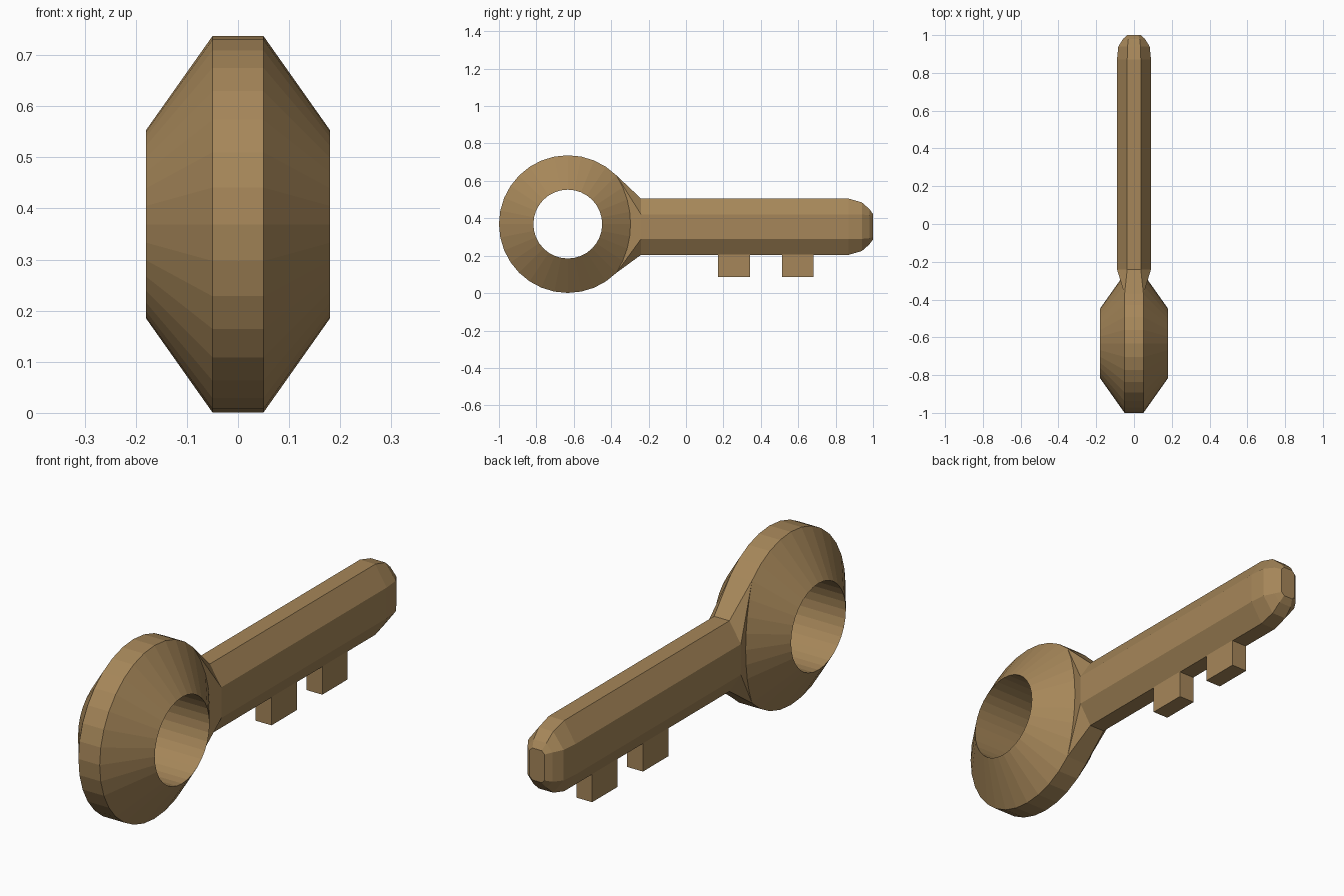
import bpy, bmesh
from math import sin, cos, pi

default = bpy.data.objects.get("Cube")
if default:
    bpy.data.objects.remove(default, do_unlink=True)

brass = bpy.data.materials.new("aged brass")
brass.use_nodes = True
colour = (0.38, 0.24, 0.10, 1)
brass.diffuse_color = colour
brass.node_tree.nodes["Principled BSDF"].inputs["Base Color"].default_value = colour

SEG = 32
RING_Y, RING_Z, RIM, HOLE = -0.632, 0.369, 0.368, 0.184
SHAFT_Z = 0.355


def finish(name, bm):
    bmesh.ops.recalc_face_normals(bm, faces=bm.faces)
    mesh = bpy.data.meshes.new(name)
    bm.to_mesh(mesh)
    bm.free()
    mesh.materials.append(brass)
    obj = bpy.data.objects.new(name, mesh)
    bpy.context.collection.objects.link(obj)
    return obj


def loft(bm, loops, closed=False):
    """Join loops of vertices by quads; cap the ends unless closed."""
    rows = [[bm.verts.new(p) for p in loop] for loop in loops]
    n = len(rows[0])
    for i in range(len(rows) - (0 if closed else 1)):
        a, b = rows[i], rows[(i + 1) % len(rows)]
        for j in range(n):
            k = (j + 1) % n
            bm.faces.new((a[j], a[k], b[k], b[j]))
    if not closed:
        bm.faces.new(rows[0])
        bm.faces.new(rows[-1])


def ring_point(x, r, step):
    a = 2 * pi * step / SEG
    return (x, RING_Y + r * cos(a), RING_Z + r * sin(a))


def octagon(y, hx, hz, cx, cz):
    """Section of the shaft: half sizes and half widths of the flats."""
    pts = [(hx, -cz), (hx, cz), (cx, hz), (-cx, hz),
           (-hx, cz), (-hx, -cz), (-cx, -hz), (cx, -hz)]
    return [(x, y, SHAFT_Z + z) for x, z in pts]


# Bow: a four-cornered section swept round the hole
bm = bmesh.new()
section = [(-0.18, HOLE), (-0.05, RIM), (0.05, RIM), (0.18, HOLE)]
loft(bm, [[ring_point(x, r, s) for s in range(SEG)] for x, r in section], closed=True)
finish("bow_ring", bm)

# Neck: tapers from the rim to the end of the shaft
bm = bmesh.new()
points = [ring_point(x, RIM, s) for x in (-0.05, 0.05) for s in range(-4, 5)]
points += octagon(-0.24, 0.09, 0.15, 0.036, 0.065)
for p in points:
    bm.verts.new(p)
hull = bmesh.ops.convex_hull(bm, input=bm.verts)
bmesh.ops.delete(bm, geom=list({v for v in hull["geom_interior"] + hull["geom_unused"]
                                if isinstance(v, bmesh.types.BMVert)}), context='VERTS')
finish("neck", bm)

# Shaft with a rounded tip
bm = bmesh.new()
loft(bm, [octagon(-0.24, 0.09, 0.15, 0.036, 0.065),
          octagon(0.87, 0.09, 0.15, 0.036, 0.065),
          octagon(0.94, 0.083, 0.13, 0.034, 0.065),
          octagon(0.98, 0.058, 0.095, 0.030, 0.062),
          octagon(1.0, 0.035, 0.068, 0.022, 0.055)])
finish("shaft", bm)

# Teeth
for name, y in (("inner_tooth", 0.257), ("outer_tooth", 0.598)):
    bm = bmesh.new()
    bmesh.ops.create_cube(bm, size=1)
    bmesh.ops.scale(bm, vec=(0.074, 0.17, 0.15), verts=bm.verts)
    bmesh.ops.translate(bm, vec=(0, y, 0.162), verts=bm.verts)
    finish(name, bm)
